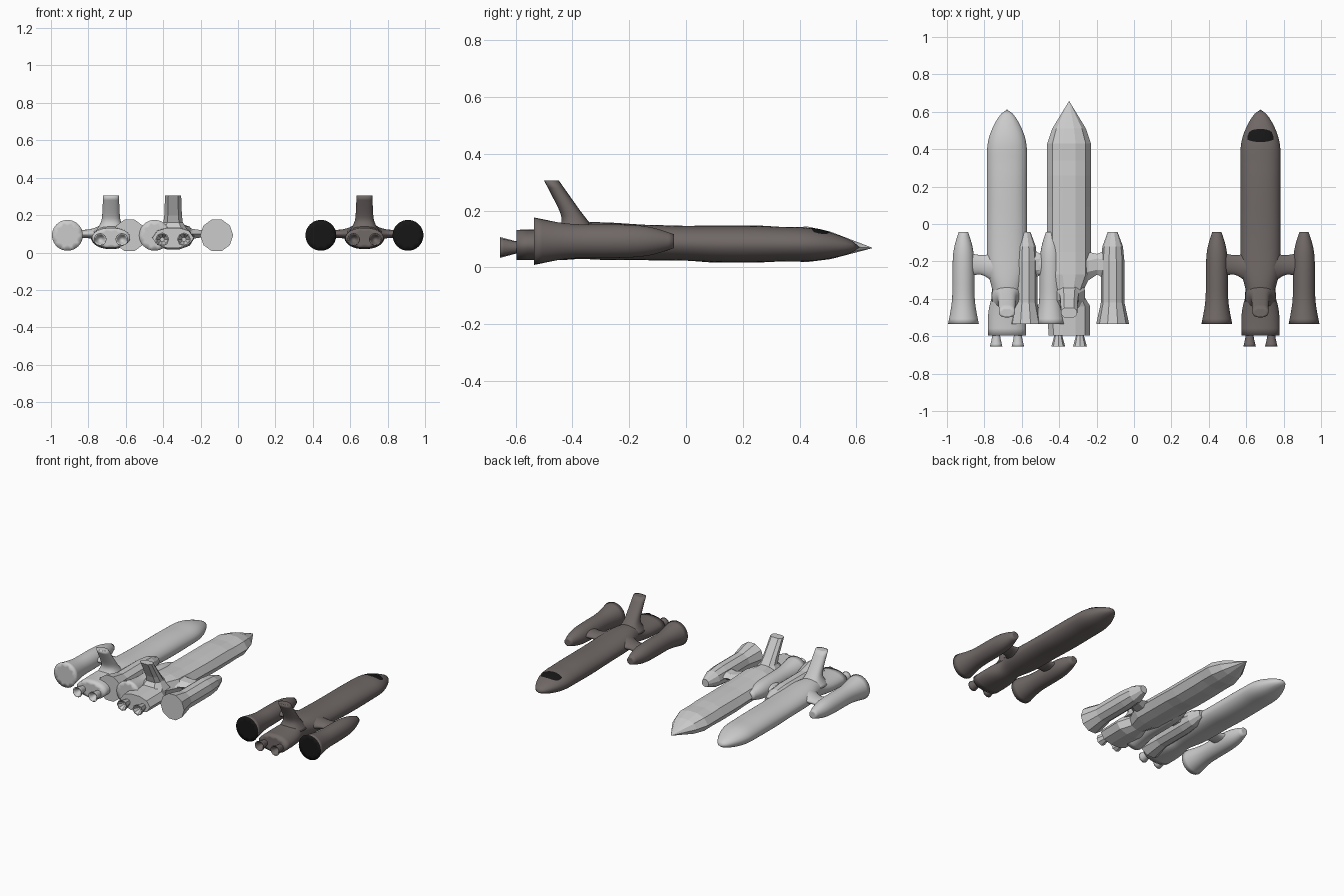
import bpy, bmesh
from math import sin, cos, pi, sqrt
from mathutils import Vector
from mathutils.bvhtree import BVHTree

if "Cube" in bpy.data.objects:
    bpy.data.objects.remove(bpy.data.objects["Cube"])


def material(name, rgb):
    m = bpy.data.materials.new(name)
    m.diffuse_color = (*rgb, 1)
    m.use_nodes = True
    m.node_tree.nodes["Principled BSDF"].inputs["Base Color"].default_value = m.diffuse_color
    return m


BROWN = material("brown_grey", (0.16, 0.138, 0.133))
BLACK = material("black", (0.008, 0.008, 0.008))


def loft(name, rings, x, smooth, mats, creased=(), mirror=False, tip=None, cap_mat=0):
    """Skin a list of rings; optional pointed tip, creased rings and x mirror."""
    bm = bmesh.new()
    crease = bm.edges.layers.float.new("crease_edge")
    vs = [[bm.verts.new(p) for p in r] for r in rings]
    n = len(vs[0])
    for a, b in zip(vs, vs[1:]):
        for i in range(n):
            j = (i + 1) % n
            bm.faces.new((a[i], a[j], b[j], b[i]))
    bm.faces.new(vs[0]).material_index = cap_mat
    if tip:
        t = bm.verts.new(tip)
        for i in range(n):
            bm.faces.new((vs[-1][i], vs[-1][(i + 1) % n], t))
    else:
        bm.faces.new(vs[-1])
    for k in creased:
        r = vs[k]
        for i in range(n):
            bm.edges.get((r[i], r[(i + 1) % n]))[crease] = 1.0
    bmesh.ops.recalc_face_normals(bm, faces=bm.faces)
    for f in bm.faces:
        f.smooth = smooth
    me = bpy.data.meshes.new(name)
    bm.to_mesh(me)
    bm.free()
    for m in mats:
        me.materials.append(m)
    ob = bpy.data.objects.new(name, me)
    ob.location.x = x
    bpy.context.collection.objects.link(ob)
    if mirror:
        ob.modifiers.new("mirror", "MIRROR").use_mirror_merge = False
    if smooth:
        s = ob.modifiers.new("subdivision", "SUBSURF")
        s.levels = s.render_levels = 2
    return ob


def circle(cx, cz, y, r, n):
    return [(cx + r * cos(2 * pi * i / n), y, cz + r * sin(2 * pi * i / n)) for i in range(n)]


# Ten-sided hull cross-section in unit form
SECTION = [(1, 0), (.76, .7), (.3, 1), (-.3, 1), (-.76, .7),
           (-1, 0), (-.76, -.7), (-.3, -1), (.3, -1), (.76, -.7)]
# y, half width, top, bottom
HULL = [(-.597, .111, .132, .025), (-.44, .113, .135, .025), (-.37, .07, .16, .03),
        (-.27, .117, .158, .025), (-.15, .117, .15, .025), (0, .117, .146, .024),
        (.09, .117, .147, .017), (.26, .117, .147, .017), (.34, .117, .142, .021),
        (.43, .117, .143, .019), (.51, .09, .125, .029)]


def ship(label, x, smooth, mats=(), cockpit=False):
    mats = list(mats)
    body = mats[:1]

    # Hull
    rings = [[(sx * w, y, (t + b) / 2 + sz * (t - b) / 2) for sx, sz in SECTION]
             for y, w, t, b in HULL]
    hull = loft(label + "_hull", rings, x, smooth, body, creased=(0,), tip=(0, .658, .068))

    # Side nacelles with flared rear
    prof = [(-.535, .088), (-.42, .063), (-.33, .063), (-.2, .063), (-.12, .055), (-.042, .026)]
    loft(label + "_nacelles", [circle(.233, .092, y, r, 10) for y, r in prof],
         x, smooth, mats, creased=(0, -1), mirror=True, cap_mat=1 if len(mats) > 1 else 0)

    # Pylons joining hull and nacelles
    rings = []
    for px, y0, y1, h in [(.07, -.34, -.13, .04), (.105, -.3, -.15, .026),
                          (.15, -.27, -.16, .02), (.22, -.31, -.13, .03)]:
        ym = (y0 + y1) / 2
        rings.append([(px, y0, .1), (px, ym - .03, .1 + h), (px, ym + .03, .1 + h),
                      (px, y1, .1), (px, ym + .03, .1 - h), (px, ym - .03, .1 - h)])
    loft(label + "_pylons", rings, x, smooth, body, creased=(0, -1), mirror=True)

    # Swept tail fin
    rings = []
    for z, y0, y1, w in [(.11, -.47, -.3, .085), (.16, -.432, -.342, .052),
                         (.2, -.445, -.373, .047), (.306, -.5, -.448, .043)]:
        c = .3 * (y1 - y0)
        rings.append([(-w, y0 + c, z), (-w * .6, y0, z), (w * .6, y0, z), (w, y0 + c, z),
                      (w, y1 - c, z), (w * .6, y1, z), (-w * .6, y1, z), (-w, y1 - c, z)])
    loft(label + "_tail_fin", rings, x, smooth, body, creased=(0, -1))

    # Twin exhaust nozzles
    prof = [(-.62, .012), (-.655, .031), (-.655, .037), (-.6, .022), (-.57, .022)]
    loft(label + "_nozzles", [circle(.058, .07, y, r, 8) for y, r in prof],
         x, smooth, body, creased=(1, 2, 4), mirror=True)

    # Windscreen patch laid onto the nose
    if cockpit:
        bpy.context.view_layer.update()
        tree = BVHTree.FromObject(hull, bpy.context.evaluated_depsgraph_get())
        bm = bmesh.new()
        nx, ny = 16, 6
        grid = []
        for i in range(nx + 1):
            u = -1 + 2 * i / nx
            depth = .02 + .05 * sqrt(1 - u * u)
            row = []
            for j in range(ny + 1):
                p = Vector((u * .069, .437 + .012 * u * u + depth * j / ny, 1))
                hit = tree.ray_cast(p, Vector((0, 0, -1)))[0]
                row.append(bm.verts.new(hit + Vector((0, .001, .002))))
            grid.append(row)
        for a, b in zip(grid, grid[1:]):
            for j in range(ny):
                bm.faces.new((a[j], b[j], b[j + 1], a[j + 1])).smooth = True
        me = bpy.data.meshes.new(label + "_windscreen")
        bm.to_mesh(me)
        bm.free()
        me.materials.append(BLACK)
        ob = bpy.data.objects.new(label + "_windscreen", me)
        ob.location.x = x
        bpy.context.collection.objects.link(ob)


# Smooth grey ship, faceted grey ship and painted ship
ship("smooth_ship", -.679, True)
ship("faceted_ship", -.347, False)
ship("painted_ship", .676, True, (BROWN, BLACK), cockpit=True)
